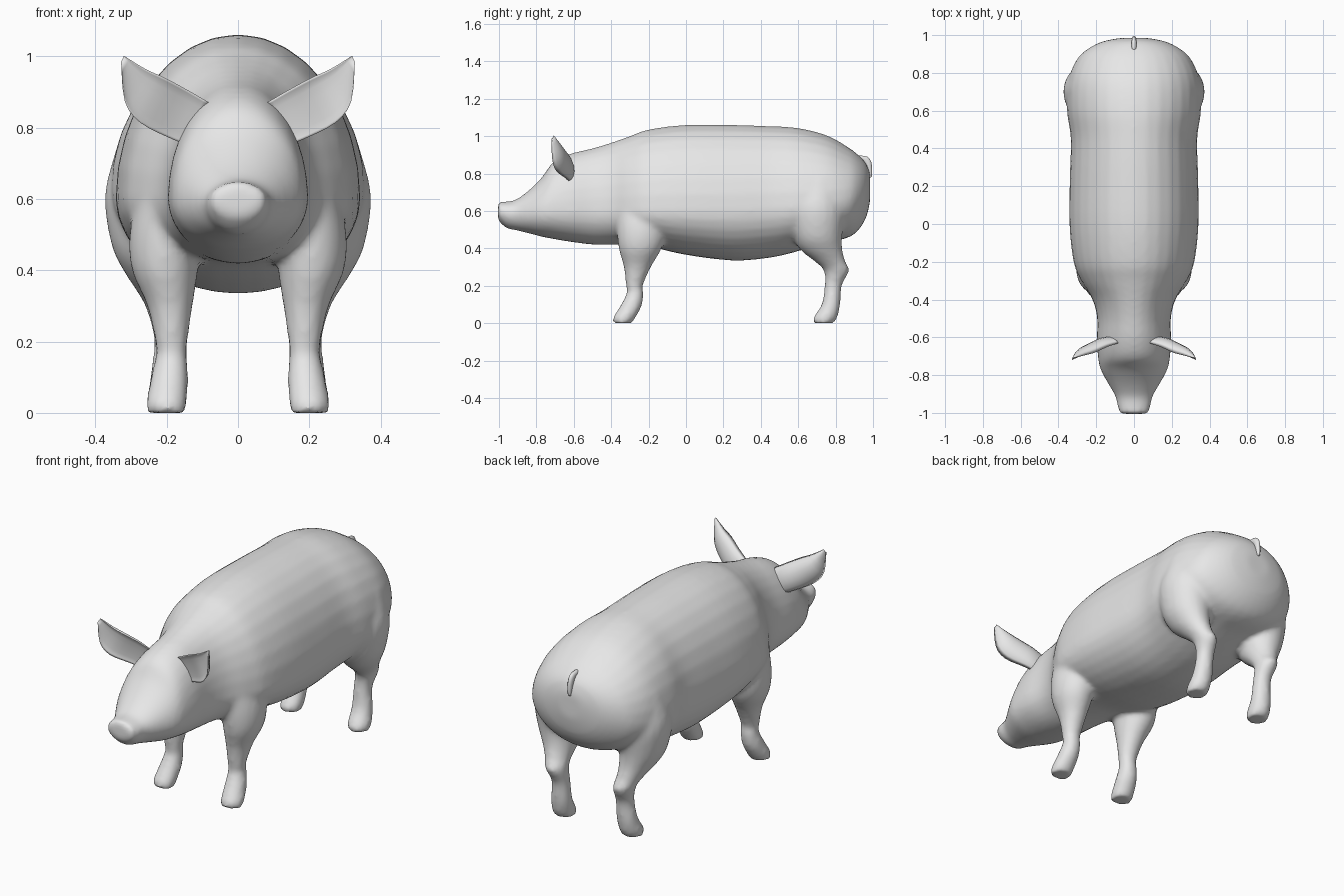
import bpy, bmesh
from math import sin, cos, pi
from mathutils import Vector

cube = bpy.data.objects.get("Cube")
if cube:
    bpy.data.objects.remove(cube)

# One plain skin colour
skin = bpy.data.materials.new("skin_grey")
skin.use_nodes = True
skin.diffuse_color = (0.8, 0.8, 0.8, 1)
skin.node_tree.nodes["Principled BSDF"].inputs["Base Color"].default_value = (0.8, 0.8, 0.8, 1)


def refine(rows, steps):
    """Pass a smooth curve through the section values."""
    out = []
    for i in range(len(rows) - 1):
        quad = [rows[max(i - 1, 0)], rows[i], rows[i + 1], rows[min(i + 2, len(rows) - 1)]]
        for s in range(steps):
            t = s / steps
            out.append([b + t * ((c - a) / 2 + t * ((2 * a - 5 * b + 4 * c - d) / 2
                        + t * (3 * (b - c) + d - a) / 2)) for a, b, c, d in zip(*quad)])
    return out + [list(rows[-1])]


def loft(bm, rings):
    """Skin a row of closed rings and cap both ends."""
    loops = [[bm.verts.new(p) for p in ring] for ring in rings]
    faces = [bm.faces.new(loops[0]), bm.faces.new(loops[-1])]
    for a, b in zip(loops, loops[1:]):
        for i in range(len(a)):
            j = (i + 1) % len(a)
            faces.append(bm.faces.new((a[i], a[j], b[j], b[i])))
    bmesh.ops.recalc_face_normals(bm, faces=faces)


def finish(bm, name):
    mesh = bpy.data.meshes.new(name)
    bm.to_mesh(mesh)
    bm.free()
    mesh.materials.append(skin)
    for p in mesh.polygons:
        p.use_smooth = True
    obj = bpy.data.objects.new(name, mesh)
    bpy.context.collection.objects.link(obj)
    return obj


def angles(n):
    return [2 * pi * i / n for i in range(n)]


# Torso and head sections: y, underside, widest height, back, half width
torso = [
    (-1.005, .55, .60, .648, .075), (-.96, .508, .59, .65, .088), (-.91, .497, .59, .66, .10),
    (-.84, .48, .59, .71, .14), (-.77, .462, .595, .78, .177), (-.71, .45, .6, .86, .19),
    (-.62, .435, .6, .905, .197), (-.5, .42, .6, .935, .195), (-.4, .42, .6, .965, .22),
    (-.3, .42, .6, 1.0, .28), (-.2, .41, .6, 1.035, .32), (0, .365, .6, 1.06, .342),
    (.25, .335, .6, 1.06, .34), (.45, .35, .61, 1.053, .335), (.6, .385, .62, 1.043, .355),
    (.75, .43, .64, 1.005, .35), (.86, .455, .66, .945, .31), (.92, .495, .69, .9, .255),
    (.965, .57, .71, .85, .17), (.985, .66, .73, .79, .07)]

# Leg sections: height, centre x, centre y, half width, half depth
front_leg = [
    (.62, .2, -.24, .08, .13), (.5, .205, -.24, .1, .13), (.4, .205, -.245, .093, .115),
    (.3, .191, -.26, .064, .073), (.2, .187, -.276, .046, .045), (.16, .187, -.272, .045, .046),
    (.09, .193, -.295, .054, .058), (.03, .2, -.33, .057, .06), (0, .2, -.34, .054, .052)]
hind_leg = [
    (.78, .22, .71, .11, .12), (.65, .235, .7, .133, .145), (.57, .24, .7, .133, .15),
    (.46, .24, .705, .112, .13), (.39, .228, .725, .088, .112), (.33, .213, .77, .064, .082),
    (.28, .2, .805, .053, .068), (.2, .19, .787, .046, .046), (.1, .194, .775, .053, .05),
    (.03, .2, .745, .057, .064), (0, .2, .735, .054, .052)]

# Torso, head and legs fused into a single skin
bm = bmesh.new()
loft(bm, [[(w * cos(a), y, m + sin(a) * ((top - m) if sin(a) > 0 else (m - low))) for a in angles(32)]
          for y, low, m, top, w in refine(torso, 4)])
for leg in (front_leg, hind_leg):
    for side in (1, -1):
        loft(bm, [[(side * (x + rx * cos(a)), y + ry * sin(a), z) for a in angles(20)]
                  for z, x, y, rx, ry in refine(leg, 4)])
body = finish(bm, "body_head_and_legs")
remesh = body.modifiers.new("fuse", 'REMESH')
remesh.mode = 'VOXEL'
remesh.voxel_size = 0.014
remesh.use_smooth_shade = True
relax = body.modifiers.new("relax", 'SMOOTH')
relax.factor = 0.5
relax.iterations = 6

# Ears: upper edge point, lower edge point, thickness
ear = [
    (.08, -.63, .87, .15, -.62, .755, .03), (.14, -.65, .905, .2, -.645, .775, .045),
    (.205, -.68, .94, .275, -.695, .815, .055), (.26, -.695, .965, .318, -.715, .875, .045),
    (.32, -.71, 1.002, .328, -.72, .985, .012)]
for side, name in ((1, "left_ear"), (-1, "right_ear")):
    bm = bmesh.new()
    rings = []
    for row in refine(ear, 3):
        upper, lower, thick = Vector(row[:3]), Vector(row[3:6]), row[6]
        ring = []
        for a in angles(14):
            p = upper.lerp(lower, (1 - cos(a)) / 2)
            # the front is gently cupped, the back is rounded
            p.y += thick * sin(a) if sin(a) > 0 else -thick * 0.25 * sin(a)
            ring.append((side * p.x, p.y, p.z))
        rings.append(ring)
    loft(bm, rings)
    finish(bm, name)

# Short hanging tail: y, z, half width, half depth
tail = [(.91, .885, .012, .02), (.955, .878, .013, .02), (.975, .85, .013, .02),
        (.983, .81, .011, .016), (.988, .78, .007, .008)]
bm = bmesh.new()
loft(bm, [[(w * cos(a), y + d * sin(a) * .8, z + d * sin(a) * .6) for a in angles(10)]
          for y, z, w, d in refine(tail, 3)])
finish(bm, "tail")
